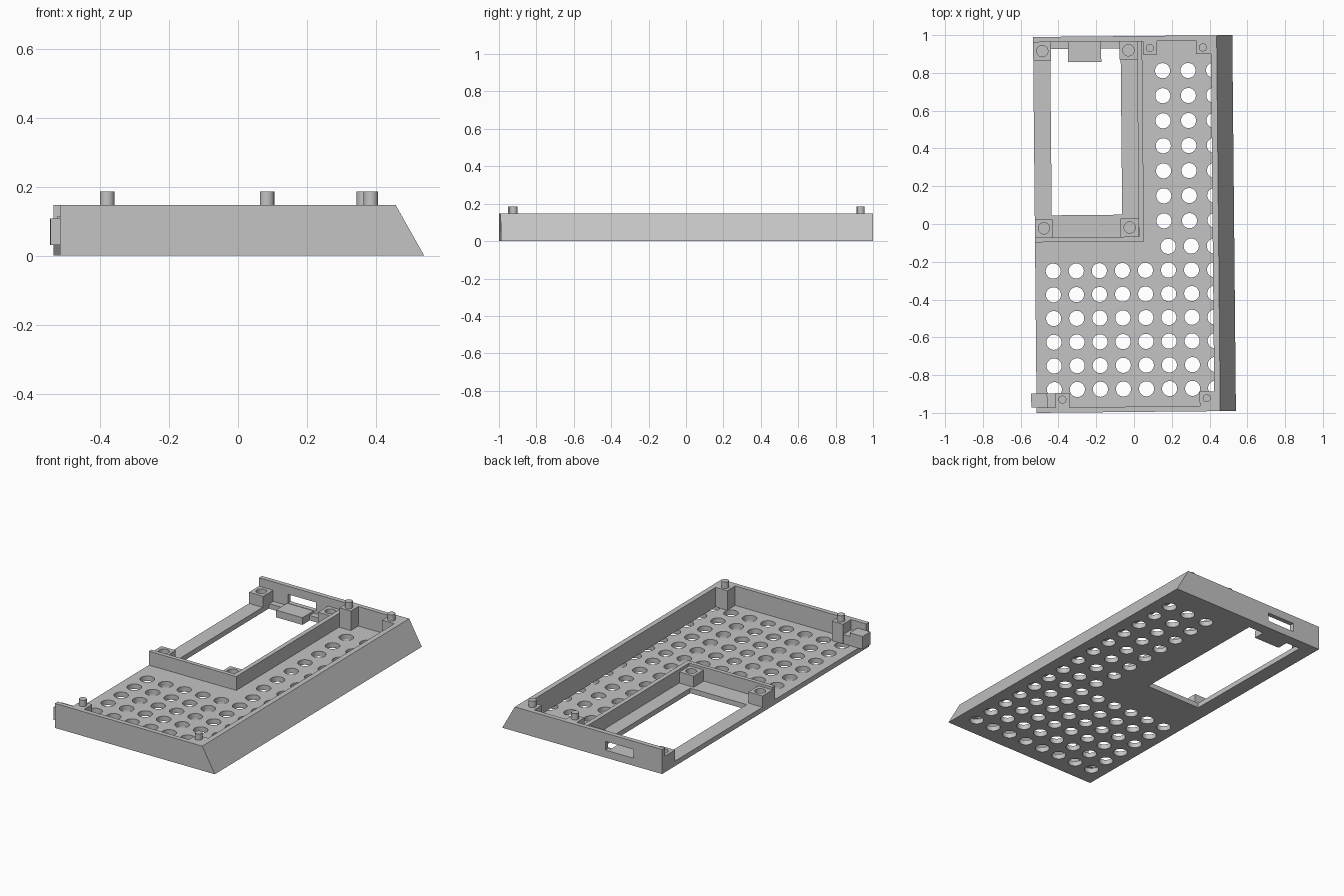
import bpy, bmesh, math
from mathutils import Matrix

if "Cube" in bpy.data.objects:
    bpy.data.objects.remove(bpy.data.objects["Cube"])

TURN = Matrix.Rotation(math.radians(0.55), 4, 'Z')   # the tray sits slightly turned
FLOOR, TOP = 0.03, 0.147

grey = bpy.data.materials.new("matte_grey")
grey.diffuse_color = (0.55, 0.55, 0.55, 1)
grey.use_nodes = True
grey.node_tree.nodes["Principled BSDF"].inputs["Base Color"].default_value = grey.diffuse_color


def finish(name, bm, helper=False):
    bmesh.ops.recalc_face_normals(bm, faces=bm.faces)
    bm.transform(TURN)
    me = bpy.data.meshes.new(name)
    bm.to_mesh(me)
    bm.free()
    me.materials.append(grey)
    ob = bpy.data.objects.new(name, me)
    bpy.context.collection.objects.link(ob)
    ob.hide_render = helper
    if helper:
        ob.hide_viewport = True
        ob.display_type = 'WIRE'
    return ob


def add_box(bm, x0, x1, y0, y1, z0, z1):
    m = Matrix.Translation(((x0 + x1) / 2, (y0 + y1) / 2, (z0 + z1) / 2))
    bmesh.ops.create_cube(bm, size=1, matrix=m @ Matrix.Diagonal((x1 - x0, y1 - y0, z1 - z0, 1)))


def add_cyl(bm, x, y, r, z0, z1, seg=32):
    res = bmesh.ops.create_cone(bm, cap_ends=True, segments=seg, radius1=r, radius2=r, depth=z1 - z0,
                                matrix=Matrix.Translation((x, y, (z0 + z1) / 2)))
    for f in {f for v in res['verts'] for f in v.link_faces}:
        f.smooth = len(f.verts) == 4


def box(name, *dims):
    bm = bmesh.new()
    add_box(bm, *dims)
    return finish(name, bm)


def prism(name, profile, y0, y1):
    """Extrude an x/z profile along y."""
    bm = bmesh.new()
    f = bm.faces.new([bm.verts.new((x, y0, z)) for x, z in profile])
    ext = bmesh.ops.extrude_face_region(bm, geom=[f])
    verts = [g for g in ext['geom'] if isinstance(g, bmesh.types.BMVert)]
    bmesh.ops.translate(bm, verts=verts, vec=(0, y1 - y0, 0))
    return finish(name, bm)


def cut(ob, cutter):
    mod = ob.modifiers.new("cut", 'BOOLEAN')
    mod.operation, mod.solver, mod.object = 'DIFFERENCE', 'EXACT', cutter


def slope(z):
    """x of the slanted right side at height z."""
    return 0.53 - 0.083 * z / TOP


# perforated floor with a rectangular window
floor = prism("floor", [(-0.525, 0), (0.53, 0), (slope(FLOOR), FLOOR), (-0.525, FLOOR)], -0.995, 0.995)
bm = bmesh.new()
for j in range(7):
    for i in range(8):
        if j < 6 or i > 4:
            add_cyl(bm, -0.43 + 0.122 * i, -0.873 + 0.1255 * j, 0.04, -0.05, 0.1)
    for i in range(3):
        add_cyl(bm, 0.159 + 0.135 * i, 0.015 + 0.1325 * j, 0.04, -0.05, 0.1)
add_box(bm, -0.435, -0.062, 0.05, 0.93, -0.05, 0.1)
cut(floor, finish("floor_cutter", bm, True))

# outer walls: front, back and slanted right side
wall = [(-0.525, FLOOR), (slope(FLOOR), FLOOR), (slope(TOP), TOP), (-0.525, TOP)]
prism("front_wall", wall, -0.995, -0.967)
back = prism("back_wall", wall, 0.967, 0.995)
prism("right_wall", [(0.416, FLOOR), (slope(FLOOR), FLOOR), (slope(TOP), TOP), (0.416, TOP)], -0.967, 0.967)

# port slot in the back wall, with its support shelf
bm = bmesh.new()
add_box(bm, -0.335, -0.15, 0.9, 1.1, 0.045, 0.098)
cut(back, finish("slot_cutter", bm, True))
box("port_shelf", -0.34, -0.165, 0.86, 0.967, 0, 0.043)

# low wall around the window bay
box("bay_side_wall", 0.025, 0.052, -0.092, 0.967, FLOOR, 0.113)
box("bay_front_wall", -0.525, 0.025, -0.092, -0.067, FLOOR, 0.113)

# screw posts at the window corners
for n, (x, y) in enumerate([(-0.477, 0.92), (-0.021, 0.92), (-0.477, -0.018), (-0.023, -0.018)]):
    post = box(f"screw_post_{n}", x - 0.048, x + 0.046, y - 0.049, y + 0.047, FLOOR, 0.097)
    bm = bmesh.new()
    add_cyl(bm, x, y, 0.03, 0.04, 0.2)
    cut(post, finish(f"screw_hole_cutter_{n}", bm, True))

# alignment pegs on square corner posts
for n, (x, y) in enumerate([(-0.388, -0.926), (0.376, -0.926), (0.093, 0.931), (0.374, 0.931)]):
    s = 1 if y > 0 else -1
    ys = sorted((y - s * 0.035, s * 0.967))
    x1 = 0.416 if x > 0.3 else x + 0.037
    box(f"peg_post_{n}", x - 0.037, x1, *ys, FLOOR, TOP)
    bm = bmesh.new()
    add_cyl(bm, x, y, 0.021, TOP - 0.01, 0.185)
    finish(f"peg_{n}", bm)

# side connector block in the front left corner
box("connector_block", -0.553, -0.468, -0.967, -0.893, FLOOR, 0.107)
box("connector_back", -0.468, -0.425, -0.967, -0.893, FLOOR, 0.085)
